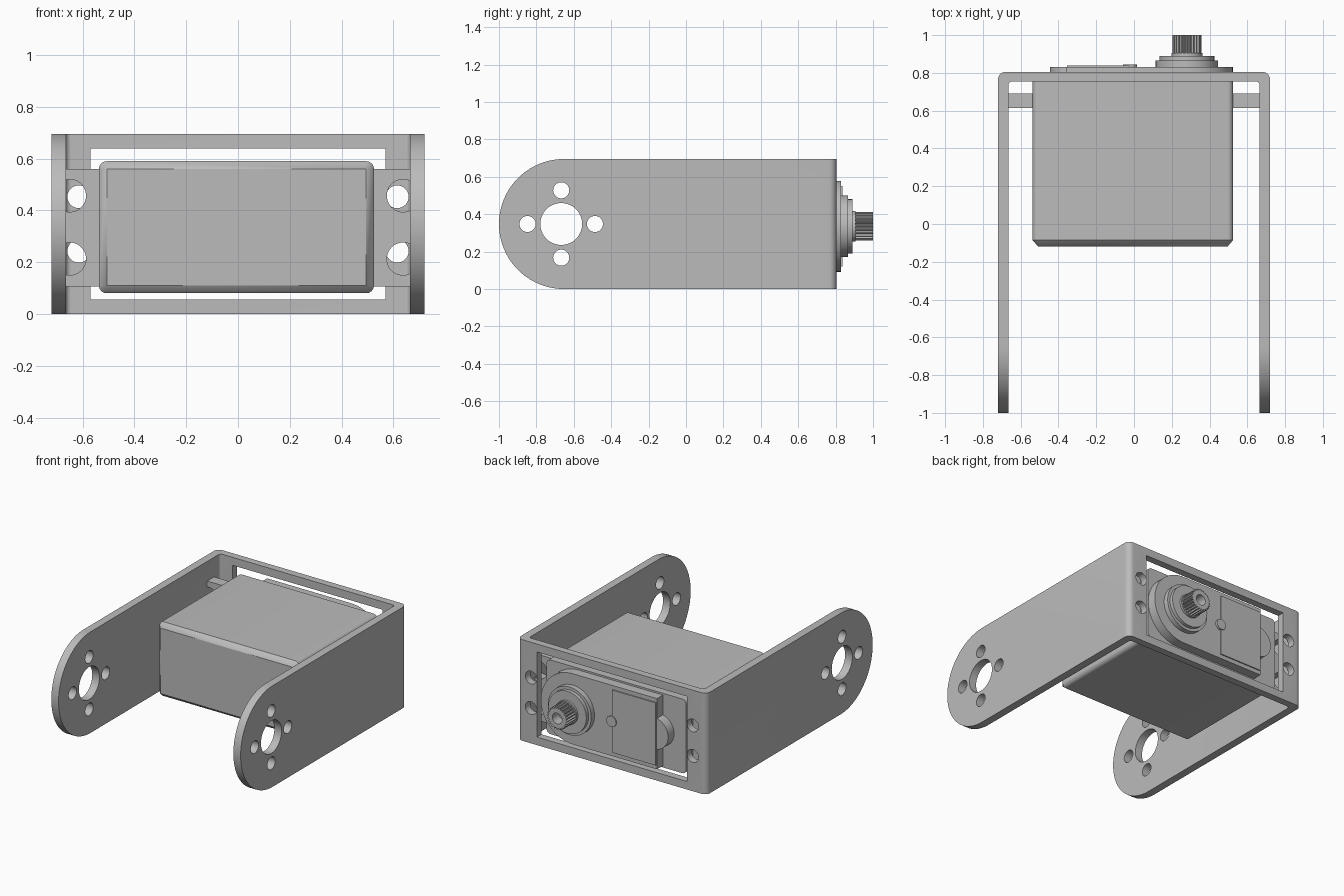
import bpy, bmesh
from math import cos, sin, pi, radians

cube = bpy.data.objects.get("Cube")
if cube:
    bpy.data.objects.remove(cube, do_unlink=True)

grey = bpy.data.materials.new("plain_grey")
grey.use_nodes = True
COLOUR = (0.5, 0.5, 0.5, 1)
grey.diffuse_color = COLOUR
grey.node_tree.nodes["Principled BSDF"].inputs["Base Color"].default_value = COLOUR


def arc(cx, cy, r, a0, a1, n=8):
    """Points along an arc, angles in degrees."""
    return [(cx + r * cos(radians(a0 + (a1 - a0) * i / n)),
             cy + r * sin(radians(a0 + (a1 - a0) * i / n))) for i in range(n + 1)]


def circle(cx, cy, r, n=48):
    return arc(cx, cy, r, 0, 360, n)[:-1]


def rect(x0, x1, y0, y1):
    return [(x0, y0), (x1, y0), (x1, y1), (x0, y1)]


def rounded_rect(x0, x1, y0, y1, r):
    return (arc(x0 + r, y0 + r, r, 180, 270) + arc(x1 - r, y0 + r, r, 270, 360)
            + arc(x1 - r, y1 - r, r, 0, 90) + arc(x0 + r, y1 - r, r, 90, 180))


def add_prism(bm, pts, axis, a, b):
    """Extrude a closed outline along an axis from a to b."""
    place = {"x": lambda u, v, w: (w, u, v),
             "y": lambda u, v, w: (u, w, v),
             "z": lambda u, v, w: (u, v, w)}[axis]
    low = [bm.verts.new(place(u, v, a)) for u, v in pts]
    high = [bm.verts.new(place(u, v, b)) for u, v in pts]
    faces = [bm.faces.new(low), bm.faces.new(high)]
    for i in range(len(pts)):
        j = (i + 1) % len(pts)
        faces.append(bm.faces.new((low[i], low[j], high[j], high[i])))
    bmesh.ops.recalc_face_normals(bm, faces=faces)


def build(name, *prisms):
    bm = bmesh.new()
    for p in prisms:
        add_prism(bm, *p)
    mesh = bpy.data.meshes.new(name)
    bm.to_mesh(mesh)
    bm.free()
    mesh.materials.append(grey)
    obj = bpy.data.objects.new(name, mesh)
    bpy.context.collection.objects.link(obj)
    return obj


def boolean(obj, operation, *prisms):
    """Apply a boolean with a temporary cutter."""
    cutter = build("cutter", *prisms)
    cutter.hide_render = True
    mod = obj.modifiers.new("cut", "BOOLEAN")
    mod.operation, mod.solver, mod.object = operation, "EXACT", cutter
    deps = bpy.context.evaluated_depsgraph_get()
    result = bpy.data.meshes.new_from_object(obj.evaluated_get(deps))
    obj.modifiers.clear()
    obj.data = result
    bpy.data.objects.remove(cutter, do_unlink=True)


# U-shaped bracket
W, WI, BACK, BI, H = 0.72, 0.665, 0.805, 0.755, 0.695
MID = H / 2
outline = ([(-W, -1)] + arc(-W + 0.04, BACK - 0.04, 0.04, 180, 90)
           + arc(W - 0.04, BACK - 0.04, 0.04, 90, 0) + [(W, -1), (WI, -1)]
           + arc(WI - 0.02, BI - 0.02, 0.02, 0, 90)
           + arc(-WI + 0.02, BI - 0.02, 0.02, 90, 180) + [(-WI, -1)])
bracket = build("bracket", (outline, "z", 0, H))

# Rounded arm ends
side = arc(-1 + MID, MID, MID, 90, 270, 40) + [(0.9, 0), (0.9, H)]
boolean(bracket, "INTERSECT", (side, "x", -1, 1))

# Arm holes: one hub hole with four around it
HUB = -0.667
holes = [(circle(HUB, MID, 0.112), "x", -1, 1)]
for k in range(4):
    holes.append((circle(HUB + 0.18 * cos(k * pi / 2), MID + 0.18 * sin(k * pi / 2),
                         0.043, 32), "x", -1, 1))
boolean(bracket, "DIFFERENCE", *holes)

# Back plate opening and mounting holes
cuts = [(rect(-0.57, 0.57, 0.055, 0.64), "y", 0.7, 0.9)]
for sx in (-1, 1):
    for sz in (-1, 1):
        cuts.append((circle(sx * 0.615, MID + sz * 0.105, 0.044, 32), "y", 0.7, 0.9))
boolean(bracket, "DIFFERENCE", *cuts)

# Motor case with a chamfered front
X0, X1, Z0, Z1, C = -0.537, 0.525, 0.08, 0.59, 0.03
case = build("motor_case", (rounded_rect(X0, X1, Z0, Z1, C), "y", -0.12, 0.765))
bm = bmesh.new()
bm.from_mesh(case.data)
bmesh.ops.bisect_plane(bm, geom=bm.verts[:] + bm.edges[:] + bm.faces[:],
                       plane_co=(0, -0.085, 0), plane_no=(0, 1, 0))
for v in bm.verts:
    if v.co.y < -0.1:
        v.co.x = min(max(v.co.x, X0 + C), X1 - C)
        v.co.z = min(max(v.co.z, Z0 + C), Z1 - C)
bmesh.ops.remove_doubles(bm, verts=bm.verts[:], dist=0.0005)
bmesh.ops.recalc_face_normals(bm, faces=bm.faces[:])
bm.to_mesh(case.data)
bm.free()

# Mounting ears with open-ended screw holes
CZ = 0.335
for name, x0, x1, hx in (("right_ear", -WI, X0 + 0.01, -0.65),
                         ("left_ear", X1 - 0.01, WI, 0.638)):
    ear = build(name, (rect(x0, x1, 0.107, 0.56), "y", 0.615, 0.69))
    boolean(ear, "DIFFERENCE",
            *[(circle(hx, CZ + s * 0.122, 0.063), "y", 0.5, 0.8) for s in (-1, 1)])

# Raised gear cover, rounded around the output shaft
SX = 0.28
cover = arc(SX, CZ, 0.243, -90, 90, 32) + [(-0.36, CZ + 0.243), (-0.36, CZ - 0.243)]
build("gear_cover", (cover, "y", 0.76, 0.83))
build("cover_panel", (rect(-0.355, -0.025, CZ - 0.215, CZ + 0.215), "y", 0.825, 0.838))
build("cover_button", (circle(-0.022, CZ, 0.037, 24), "y", 0.82, 0.845))
build("cover_boss", (circle(-0.335, CZ, 0.11), "y", 0.76, 0.83))

# Stepped shaft collar
for name, r, y0, y1 in (("collar_base", 0.165, 0.825, 0.865),
                        ("collar_step", 0.145, 0.86, 0.89),
                        ("collar_top", 0.082, 0.885, 0.905)):
    build(name, (circle(SX, CZ, r), "y", y0, y1))

# Splined output shaft with a screw hole
TEETH = 24
spline = []
for i in range(TEETH * 4):
    r = 0.077 if i % 4 < 2 else 0.067
    a = 2 * pi * i / (TEETH * 4)
    spline.append((SX + r * cos(a), CZ + r * sin(a)))
shaft = build("output_shaft", (spline, "y", 0.9, 1.0))
boolean(shaft, "DIFFERENCE", (circle(SX, CZ, 0.037, 32), "y", 0.93, 1.1))

# Smooth curved walls, keep edges sharp
bpy.ops.object.select_all(action="DESELECT")
for obj in bpy.context.collection.objects:
    if obj.type == "MESH" and grey.name in obj.data.materials:
        obj.select_set(True)
        bpy.context.view_layer.objects.active = obj
bpy.ops.object.shade_smooth_by_angle(angle=radians(25))
